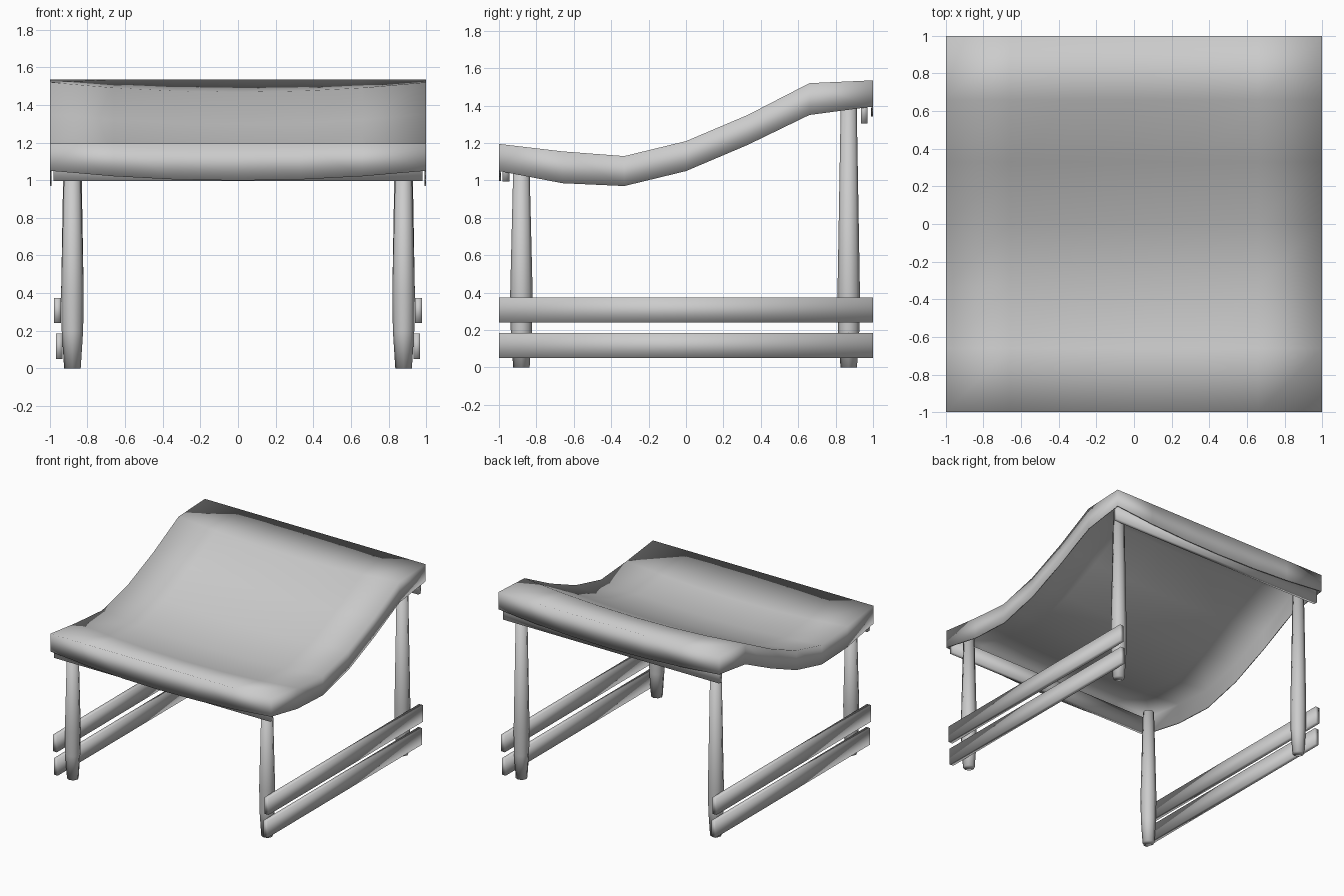
import bpy, bmesh
from mathutils import Matrix

if "Cube" in bpy.data.objects:
    bpy.data.objects.remove(bpy.data.objects["Cube"])

# Side profile of the seat: y, rim top z, skirt bottom z
PROFILE = [(-1, 1.195, 1.05), (-.66, 1.155, .985), (-.33, 1.13, .97), (0, 1.21, 1.05),
           (.33, 1.35, 1.19), (.66, 1.52, 1.35), (1, 1.535, 1.395)]
COLUMNS = [p[0] for p in PROFILE]


def finish(bm, name):
    bmesh.ops.recalc_face_normals(bm, faces=bm.faces)
    me = bpy.data.meshes.new(name)
    bm.to_mesh(me)
    bm.free()
    for p in me.polygons:
        p.use_smooth = True
    ob = bpy.data.objects.new(name, me)
    bpy.context.collection.objects.link(ob)
    return ob


def plank(name, lo, hi):
    bm = bmesh.new()
    size = [b - a for a, b in zip(lo, hi)]
    mid = [(a + b) / 2 for a, b in zip(lo, hi)]
    bmesh.ops.create_cube(bm, size=1, matrix=Matrix.Translation(mid) @ Matrix.Diagonal((*size, 1)))
    return finish(bm, name)


def mirror_x(ob):
    ob.modifiers.new("mirror", 'MIRROR')


def leg(name, y, top):
    # turned leg, widest a third of the way up, tapering both ways
    bm = bmesh.new()
    rings = [(0, .044), (.2, .057), (.4, .06), (top, .042)]
    n = 8
    loops = []
    for z, r in rings:
        c = bmesh.ops.create_circle(bm, segments=n, radius=r,
                                    matrix=Matrix.Translation((.88, y, z)))
        loops.append(c['verts'])
    for a, b in zip(loops, loops[1:]):
        for i in range(n):
            j = (i + 1) % n
            bm.faces.new((a[i], a[j], b[j], b[i]))
    bm.faces.new(loops[0])
    bm.faces.new(loops[-1])
    mirror_x(finish(bm, name))


# Sagging seat sheet with a skirt hanging from its rim
bm = bmesh.new()
drop = {}
grid = []
for y, top, bottom in PROFILE:
    row = []
    for x in COLUMNS:
        sag = .052 * (1 - x * x)
        v = bm.verts.new((x, y, top if abs(y) == 1 else top - sag))
        drop[(x, y)] = bottom - sag
        row.append(v)
    grid.append(row)
for a, b in zip(grid, grid[1:]):
    for i in range(len(a) - 1):
        bm.faces.new((a[i], a[i + 1], b[i + 1], b[i]))
n = len(grid) - 1
rim = (grid[0][:-1] + [r[-1] for r in grid[:-1]] + grid[n][:0:-1] + [r[0] for r in grid[:0:-1]])
hem = []
for v in rim:
    x = min(COLUMNS, key=lambda c: abs(c - v.co.x))
    y = min(COLUMNS, key=lambda c: abs(c - v.co.y))
    hem.append(bm.verts.new((x, y, drop[(x, y)])))
for i in range(len(rim)):
    j = (i + 1) % len(rim)
    bm.faces.new((rim[i], hem[i], hem[j], rim[j]))
seat = finish(bm, "seat")
solid = seat.modifiers.new("thickness", 'SOLIDIFY')
solid.thickness = .01
solid.offset = -1

# Legs
leg("front_leg", -.88, 1.13)
leg("back_leg", .87, 1.44)

# Side slats
mirror_x(plank("upper_side_slat", (.94, -1, .24), (.977, 1, .375)))
mirror_x(plank("lower_side_slat", (.933, -1, .05), (.968, 1, .185)))

# Cross rails under the seat
plank("front_rail", (-.98, -.98, .995), (.98, -.945, 1.12))
plank("back_rail", (-.98, .935, 1.305), (.98, .97, 1.44))
